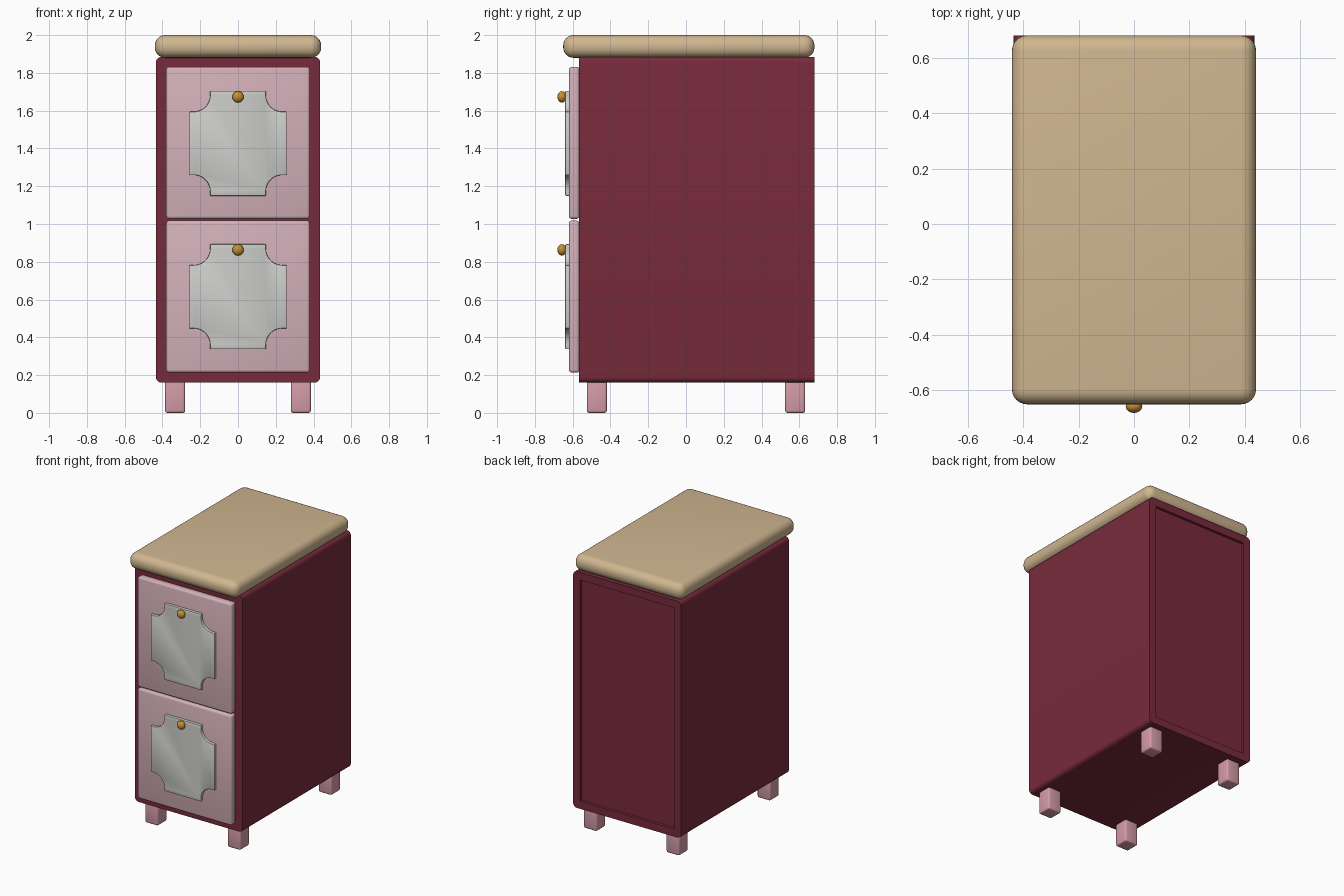
import bpy, bmesh, math
from mathutils import Matrix

cube = bpy.data.objects.get("Cube")
if cube:
    bpy.data.objects.remove(cube)


def material(name, colour):
    mat = bpy.data.materials.new(name)
    mat.use_nodes = True
    mat.diffuse_color = (*colour, 1)
    mat.node_tree.nodes["Principled BSDF"].inputs["Base Color"].default_value = (*colour, 1)
    return mat


burgundy = material("burgundy", (0.19, 0.024, 0.045))
pale_pink = material("pale_pink", (0.66, 0.44, 0.49))
rose = material("rose", (0.66, 0.33, 0.39))
silver = material("pale_grey", (0.61, 0.61, 0.59))
gold = material("gold", (0.56, 0.28, 0.03))
tan = material("tan", (0.63, 0.47, 0.28))


def finish(name, bm, mat, bevel=0, segments=3):
    bmesh.ops.recalc_face_normals(bm, faces=bm.faces)
    mesh = bpy.data.meshes.new(name)
    bm.to_mesh(mesh)
    bm.free()
    obj = bpy.data.objects.new(name, mesh)
    bpy.context.collection.objects.link(obj)
    mesh.materials.append(mat)
    bpy.ops.object.select_all(action='DESELECT')
    obj.select_set(True)
    bpy.context.view_layer.objects.active = obj
    if bevel:
        mod = obj.modifiers.new("rounded_edges", 'BEVEL')
        mod.width, mod.segments = bevel, segments
        mod.limit_method, mod.angle_limit = 'ANGLE', math.radians(40)
        bpy.ops.object.modifier_apply(modifier=mod.name)
    bpy.ops.object.shade_smooth_by_angle(angle=math.radians(35))
    return obj


def box_mesh(x0, x1, y0, y1, z0, z1):
    bm = bmesh.new()
    centre = ((x0 + x1) / 2, (y0 + y1) / 2, (z0 + z1) / 2)
    size = Matrix.Diagonal((x1 - x0, y1 - y0, z1 - z0, 1))
    bmesh.ops.create_cube(bm, size=1, matrix=Matrix.Translation(centre) @ size)
    return bm


# Cabinet: rounded only along its depth, with a shallow recess in the back
bm = box_mesh(-0.435, 0.435, -0.567, 0.68, 0.16, 1.885)
depth_edges = [e for e in bm.edges if abs(e.verts[0].co.y - e.verts[1].co.y) > 1]
bmesh.ops.bevel(bm, geom=depth_edges, offset=0.03, segments=5, profile=0.5, affect='EDGES')
cabinet = finish("cabinet_body", bm, burgundy)
cutter = finish("back_recess_cutter", box_mesh(-0.38, 0.38, 0.66, 0.75, 0.215, 1.83), burgundy)
cutter.hide_render = True
cut = cabinet.modifiers.new("back_recess", 'BOOLEAN')
cut.operation, cut.object, cut.solver = 'DIFFERENCE', cutter, 'EXACT'
bpy.context.view_layer.objects.active = cabinet
bpy.ops.object.modifier_apply(modifier=cut.name)
bpy.data.objects.remove(cutter)

# Worktop
finish("worktop", box_mesh(-0.44, 0.44, -0.65, 0.68, 1.88, 2.0), tan, 0.054, 6)

# Legs
for side, x in (("right", -0.333), ("left", 0.333)):
    for end, y in (("front", -0.472), ("back", 0.578)):
        finish(f"{end}_{side}_leg",
               box_mesh(x - 0.053, x + 0.053, y - 0.053, y + 0.053, 0, 0.17), rose, 0.012)


def scalloped_panel(name, half_w, half_h, z, y_front, y_back):
    """Plate whose four corners are cut by concave arcs with small shoulders."""
    radius, lip, steps = 0.085, 0.025, 10
    corner = []
    for i in range(steps + 1):
        a = math.pi / 2 * i / steps
        corner.append((half_w - lip - radius * math.sin(a),
                       half_h - lip - radius * math.cos(a)))
    corner = [(half_w, corner[0][1])] + corner + [(corner[-1][0], half_h)]
    outline = []
    for sx, sz in ((1, 1), (-1, 1), (-1, -1), (1, -1)):
        points = corner if sx * sz > 0 else corner[::-1]
        outline += [(sx * px, sz * pz) for px, pz in points]
    bm = bmesh.new()
    face = bm.faces.new([bm.verts.new((px, y_back, z + pz)) for px, pz in outline])
    grown = bmesh.ops.extrude_face_region(bm, geom=[face])
    verts = [v for v in grown["geom"] if isinstance(v, bmesh.types.BMVert)]
    bmesh.ops.translate(bm, verts=verts, vec=(0, y_front - y_back, 0))
    return finish(name, bm, silver, 0.005, 2)


# Drawers, each with a scalloped panel and a round knob
for level, z0, z1, panel_z, knob_z in (("lower", 0.213, 1.018, 0.615, 0.863),
                                       ("upper", 1.027, 1.832, 1.427, 1.673)):
    finish(f"{level}_drawer", box_mesh(-0.38, 0.38, -0.62, -0.565, z0, z1), pale_pink, 0.015)
    scalloped_panel(f"{level}_drawer_panel", 0.258, 0.278, panel_z, -0.64, -0.61)
    bm = bmesh.new()
    shape = Matrix.Translation((0, -0.657, knob_z)) @ Matrix.Diagonal((0.03, 0.024, 0.03, 1))
    bmesh.ops.create_uvsphere(bm, u_segments=24, v_segments=14, radius=1, matrix=shape)
    finish(f"{level}_knob", bm, gold)
